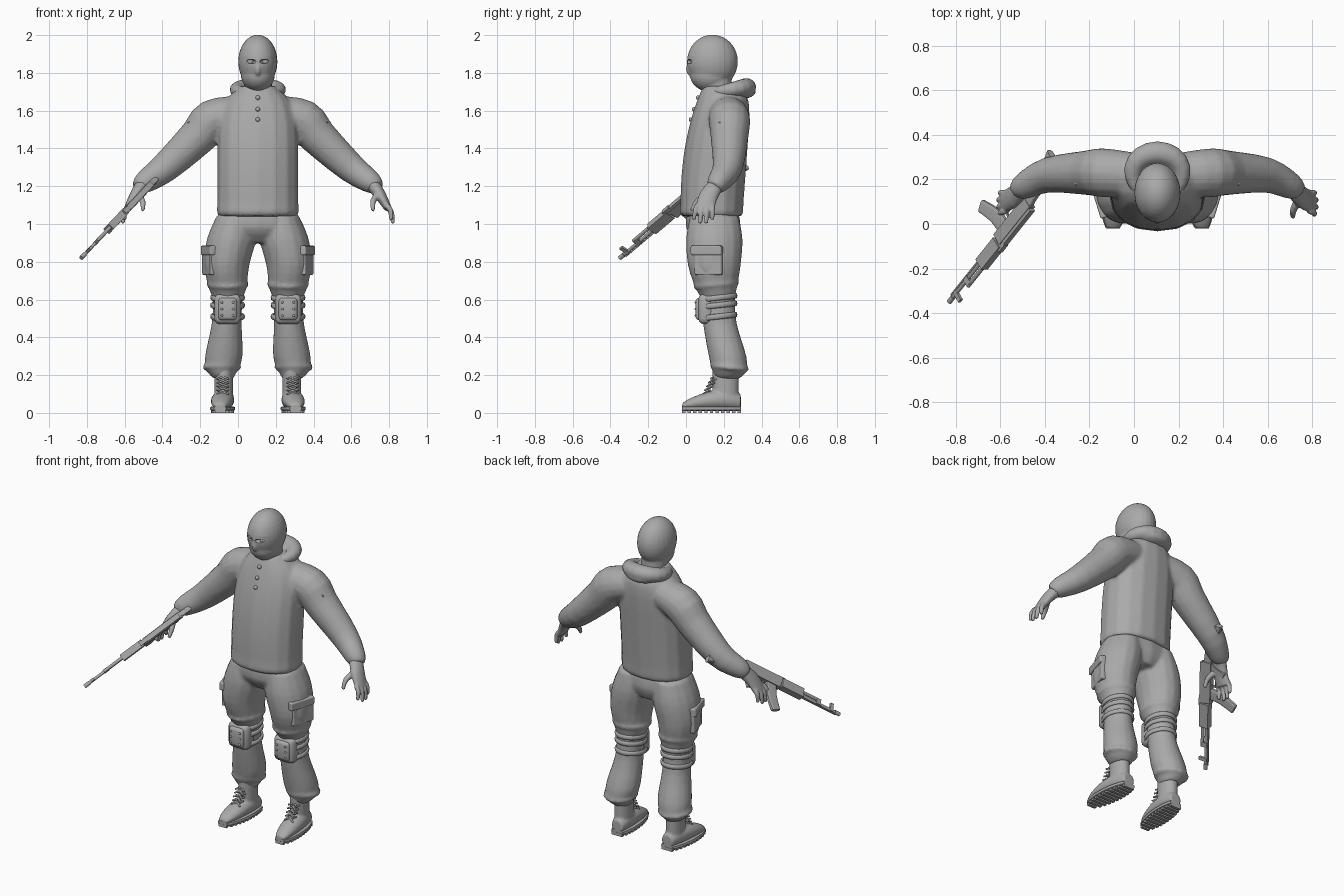
import bpy, bmesh, math
from mathutils import Vector, Matrix

if "Cube" in bpy.data.objects:
    bpy.data.objects.remove(bpy.data.objects["Cube"])

BODY_CENTRE = 0.105
X, Y, Z = Vector((1, 0, 0)), Vector((0, 1, 0)), Vector((0, 0, 1))

grey = bpy.data.materials.new("plain grey")
grey.use_nodes = True
grey.diffuse_color = (0.4, 0.4, 0.4, 1)
grey.node_tree.nodes["Principled BSDF"].inputs["Base Color"].default_value = grey.diffuse_color


def spline(rows, steps=3):
    """Smooth curve through every row of numbers."""
    rows = [rows[0], *rows, rows[-1]]
    curve = []
    for quad in zip(rows, rows[1:], rows[2:], rows[3:]):
        for step in range(steps):
            t = step / steps
            curve.append([b + t * (c - a) / 2 + t * t * (a - 2.5 * b + 2 * c - d / 2)
                          + t ** 3 * (3 * (b - c) + d - a) / 2 for a, b, c, d in zip(*quad)])
    return curve + [rows[-1]]


def tube(bm, rows, ref=Y, axis=None, power=1, closed=False, sides=16):
    """Loft of ovals; a row is x, y, z, radius along ref, radius across."""
    rows = rows if closed else spline(rows)
    centres = [Vector(row[:3]) for row in rows]
    last = len(rows) - 1
    rings = []
    for i, (centre, row) in enumerate(zip(centres, rows)):
        if closed:
            tangent = centres[(i + 1) % len(rows)] - centres[i - 1]
        else:
            tangent = axis or centres[min(i + 1, last)] - centres[max(i - 1, 0)]
        tangent = tangent.normalized()
        along = (ref - tangent * ref.dot(tangent)).normalized()
        across = tangent.cross(along)
        ring = []
        for k in range(sides):
            angle = math.tau * k / sides
            c, s = (math.copysign(abs(v) ** power, v) for v in (math.cos(angle), math.sin(angle)))
            ring.append(bm.verts.new(centre + along * c * row[3] + across * s * row[4]))
        rings.append(ring)
    pairs = list(zip(rings, rings[1:]))
    if closed:
        pairs.append((rings[-1], rings[0]))
    else:
        bm.faces.new(rings[0])
        bm.faces.new(rings[-1])
    for low, high in pairs:
        for k in range(sides):
            bm.faces.new((low[k - 1], low[k], high[k], high[k - 1]))


def band(bm, centre, width, depth, thick, tall, wave):
    """Closed loop of cloth around a limb."""
    loop = []
    for k in range(20):
        angle = math.tau * k / 20
        loop.append((*(Vector(centre) + Vector((width * math.cos(angle), depth * math.sin(angle), wave * math.sin(angle)))),
                     tall, thick))
    tube(bm, loop, ref=Z, closed=True, sides=8)


def ball(bm, centre, size):
    place = Matrix.Translation(centre) @ Matrix.Diagonal((*size, 1))
    bmesh.ops.create_uvsphere(bm, u_segments=24, v_segments=16, radius=1, matrix=place)


def block(bm, centre, size, turn=Matrix()):
    place = Matrix.Translation(centre) @ turn @ Matrix.Diagonal((*size, 1))
    bmesh.ops.create_cube(bm, size=1, matrix=place)


def finish(name, bm, mirror=True, voxel=0, bevel=0, smooth=True):
    """Turn the mesh into an object; voxel blends overlapping pieces into one skin."""
    bmesh.ops.recalc_face_normals(bm, faces=bm.faces)
    for face in bm.faces:
        face.smooth = smooth
    mesh = bpy.data.meshes.new(name)
    bm.to_mesh(mesh)
    bm.free()
    mesh.materials.append(grey)
    part = bpy.data.objects.new(name, mesh)
    bpy.context.collection.objects.link(part)
    part.location.x = BODY_CENTRE
    if bevel:
        rounding = part.modifiers.new("rounding", "BEVEL")
        rounding.width, rounding.segments = bevel, 3
    if mirror:
        part.modifiers.new("mirror", "MIRROR").use_mirror_merge = False
    if voxel:
        blend = part.modifiers.new("blend", "REMESH")
        blend.mode, blend.voxel_size, blend.use_smooth_shade = "VOXEL", voxel, True
        soften = part.modifiers.new("soften", "SMOOTH")
        soften.factor, soften.iterations = 0.5, 4
    return part


def chest_front(t):
    return -.03 + .12 * t ** 2.5


# sweater: trunk and sleeves
HEM, COLLAR = 1.05, 1.73
bm = bmesh.new()
trunk = [(0, .145, HEM - .01, .13, .18)]
for i in range(11):
    t = i / 10
    front, back = chest_front(t), .3 + .05 * t - .06 * t ** 12
    trunk.append((0, (front + back) / 2, HEM + (COLLAR - HEM) * t, (back - front) / 2, .215 * (1 - .55 * t ** 8)))
tube(bm, trunk, axis=Z, power=.9)
tube(bm, [(.1, .22, 1.59, .1, .09), (.24, .23, 1.55, .11, .11), (.32, .23, 1.46, .1, .1),
          (.49, .22, 1.3, .08, .08), (.6, .17, 1.22, .06, .06), (.63, .15, 1.19, .04, .04)])
finish("sweater", bm, voxel=.011)

# buttons down the chest
bm = bmesh.new()
for t in (.74, .82, .91):
    ball(bm, (0, chest_front(t), HEM + (COLLAR - HEM) * t), (.012, .012, .012))
finish("buttons", bm, mirror=False)

# hood lying behind the neck
bm = bmesh.new()
hood = []
for k in range(20):
    angle = math.tau * k / 20
    back = (1 - math.cos(angle)) / 2
    hood.append((math.sin(angle) * (.1 + .02 * back), .2 - .085 * math.cos(angle) + .035 * back,
                 1.69 + .035 * back, .024 + .024 * back, .024 + .028 * back))
tube(bm, hood, ref=Z, closed=True)
ball(bm, (0, .28, 1.7), (.11, .09, .04))
finish("hood", bm, mirror=False, voxel=.009)

# masked head: cranium, jaw, neck, nose and brow
bm = bmesh.new()
ball(bm, (0, .14, 1.86), (.104, .135, .142))
ball(bm, (0, .13, 1.79), (.09, .11, .09))
tube(bm, [(0, .17, 1.63, .08, .075), (0, .16, 1.8, .08, .075)])
ball(bm, (0, .02, 1.82), (.016, .02, .035))
ball(bm, (0, .07, 1.89), (.08, .06, .012))
head = finish("masked_head", bm, mirror=False, voxel=.007)
bm = bmesh.new()
ball(bm, (.04, .01, 1.86), (.03, .03, .012))
cutter = finish("eye_cutter", bm)
cutter.hide_render = cutter.hide_viewport = True
slots = head.modifiers.new("eye slots", "BOOLEAN")
slots.operation, slots.object = "DIFFERENCE", cutter
bm = bmesh.new()
ball(bm, (.04, .045, 1.86), (.02, .02, .02))
finish("eyes", bm)

# gloves: palm, four fingers and thumb
bm = bmesh.new()
tube(bm, [(.6, .17, 1.22, .04, .04), (.65, .12, 1.15, .05, .03), (.69, .1, 1.08, .05, .02)])
for finger in range(4):
    spread = finger - 1.5
    root = Vector((.68, .1 + .027 * spread, 1.1))
    tip = Vector((.72 - .01 * abs(spread), .09 + .033 * spread, 1 + .01 * spread ** 2))
    middle = root.lerp(tip, .5) + Vector((.01, 0, .01))
    tube(bm, [(*root, .014, .015), (*middle, .013, .014), (*tip, .01, .01)])
tube(bm, [(.64, .12, 1.16, .02, .02), (.61, .06, 1.12, .016, .016), (.61, .03, 1.07, .01, .01)])
finish("gloves", bm, voxel=.0055)

# trousers: seat, baggy legs and soft folds
bm = bmesh.new()
tube(bm, [(0, .14, 1.1, .13, .19), (0, .145, .98, .145, .22), (0, .16, .9, .1, .1)], axis=Z)
tube(bm, [(.12, .15, 1.04, .13, .1), (.14, .15, .92, .15, .13), (.165, .15, .78, .14, .12), (.16, .16, .66, .11, .1),
          (.16, .17, .6, .09, .08), (.165, .18, .47, .09, .08), (.18, .22, .3, .1, .1),
          (.19, .23, .22, .09, .08), (.18, .22, .18, .06, .05)], axis=Z)
band(bm, (.16, .16, .68), .1, .11, .013, .013, .01)
band(bm, (.19, .23, .24), .09, .09, .013, .013, -.01)
finish("trousers", bm, voxel=.011)

# thigh pockets with flaps, and sleeve patches
bm = bmesh.new()
turn = Matrix.Rotation(-.3, 4, "Z")
block(bm, (.26, .11, .86), (.04, .17, .05), turn)
block(bm, (.26, .12, .79), (.03, .15, .12), turn)
finish("thigh_pockets", bm, bevel=.008, smooth=False)
bm = bmesh.new()
turn = Matrix.Rotation(.8, 4, "Y") @ Matrix.Rotation(-.35, 4, "Z")
block(bm, (.35, .22, 1.54), (.06, .08, .03), turn)
finish("sleeve_patches", bm, bevel=.004, smooth=False)

# knee pads: shell, raised cap, rivets and straps
bm = bmesh.new()
block(bm, (.16, .11, .55), (.14, .09, .16))
finish("knee_pads", bm, bevel=.03)
bm = bmesh.new()
block(bm, (.16, .08, .55), (.1, .06, .12))
finish("knee_caps", bm, bevel=.02)
bm = bmesh.new()
for side in (-1, 1):
    for level in (-1, 0, 1):
        ball(bm, (.16 + .03 * side, .053, .55 + .035 * level), (.007, .007, .007))
finish("knee_rivets", bm)
bm = bmesh.new()
for height in (.61, .57, .51):
    band(bm, (.16, .17, height), .084, .094, .008, .015, .01)
finish("knee_straps", bm)


def foot(t):
    """Centre line and half width of the foot, from heel to toe."""
    return .175 + .025 * t, .29 - .31 * t, .065 * math.sin(math.pi * (.1 + .85 * t)) ** .4


# boots with treaded soles and laces
bm, sole = bmesh.new(), bmesh.new()
upper, slab = [], []
for i in range(11):
    t = i / 10
    x, y, half = foot(t)
    rise = half * (1 - .45 * t)
    upper.append((x, y, .02 + rise * .9, half * .93, rise))
    slab.append((x, y, .023, half, .012))
    block(sole, (x, y * .95 + .007, .01), (half * 1.8, .018, .02))
tube(bm, upper, ref=X, axis=Y)
tube(sole, slab, ref=X, axis=Y, power=.4)
tube(bm, [(.18, .21, .06, .07, .05), (.18, .21, .25, .07, .05)], axis=Z)
finish("boots", bm, voxel=.007)
finish("soles", sole, smooth=False)
bm = bmesh.new()
for i in range(5):
    lace = Vector((.185, .11 + .01 * i, .11 + .02 * i))
    for side in (-1, 1):
        end = Vector((.03 * side, .02, .01))
        tube(bm, [(*(lace - end * Vector((1, -1, 1)).x), .005, .005), (*lace, .006, .006),
                  (*(lace + end), .005, .005)], sides=6)
finish("laces", bm)

# rifle, laid out from muzzle to butt along its own x, with z up
along = Vector((.52, .65, .55)).normalized()
lift = Vector((.44, -.76, .48))
lift = (lift - along * lift.dot(along)).normalized()
frame = Matrix((along, lift.cross(along), lift)).transposed().to_4x4()
frame.translation = (-.83, -.35, .82)


def rod(bm, start, end, radius, height=0):
    tube(bm, [(start, 0, height, radius, radius), (end, 0, height, radius, radius)], sides=12)


def slab_part(bm, start, end, low, high, width):
    block(bm, ((start + end) / 2, 0, (low + high) / 2), (end - start, width, high - low))


barrel = bmesh.new()
rod(barrel, 0, .45, .009)
rod(barrel, 0, .035, .012)
rod(barrel, .14, .29, .01, height=.026)
rod(barrel, .03, .28, .004, height=-.016)

body = bmesh.new()
slab_part(body, .05, .07, -.01, .045, .015)  # front sight
slab_part(body, .14, .17, -.01, .03, .02)  # gas block
slab_part(body, .27, .42, -.02, .04, .04)  # handguard
slab_part(body, .4, .45, .01, .05, .025)  # rear sight
slab_part(body, .43, .69, -.03, .03, .036)  # receiver
slab_part(body, .45, .68, .02, .045, .03)  # top cover
slab_part(body, .54, .63, -.06, -.055, .01)  # trigger guard
slab_part(body, .54, .55, -.06, -.02, .01)
block(body, (.65, 0, -.07), (.03, .026, .1), Matrix.Rotation(.35, 4, "Y"))  # grip

magazine, stock = bmesh.new(), bmesh.new()
tube(magazine, [(.49, 0, -.02, .013, .036), (.48, 0, -.1, .013, .035), (.44, 0, -.19, .013, .03)], power=.5)
tube(stock, [(.68, 0, 0, .016, .026), (.76, 0, -.01, .016, .026), (.94, 0, -.035, .018, .058)], axis=X, power=.5)
for name, piece in (("barrel", barrel), ("body", body), ("magazine", magazine), ("stock", stock)):
    finish("rifle_" + name, piece, mirror=False, smooth=False).matrix_world = frame
